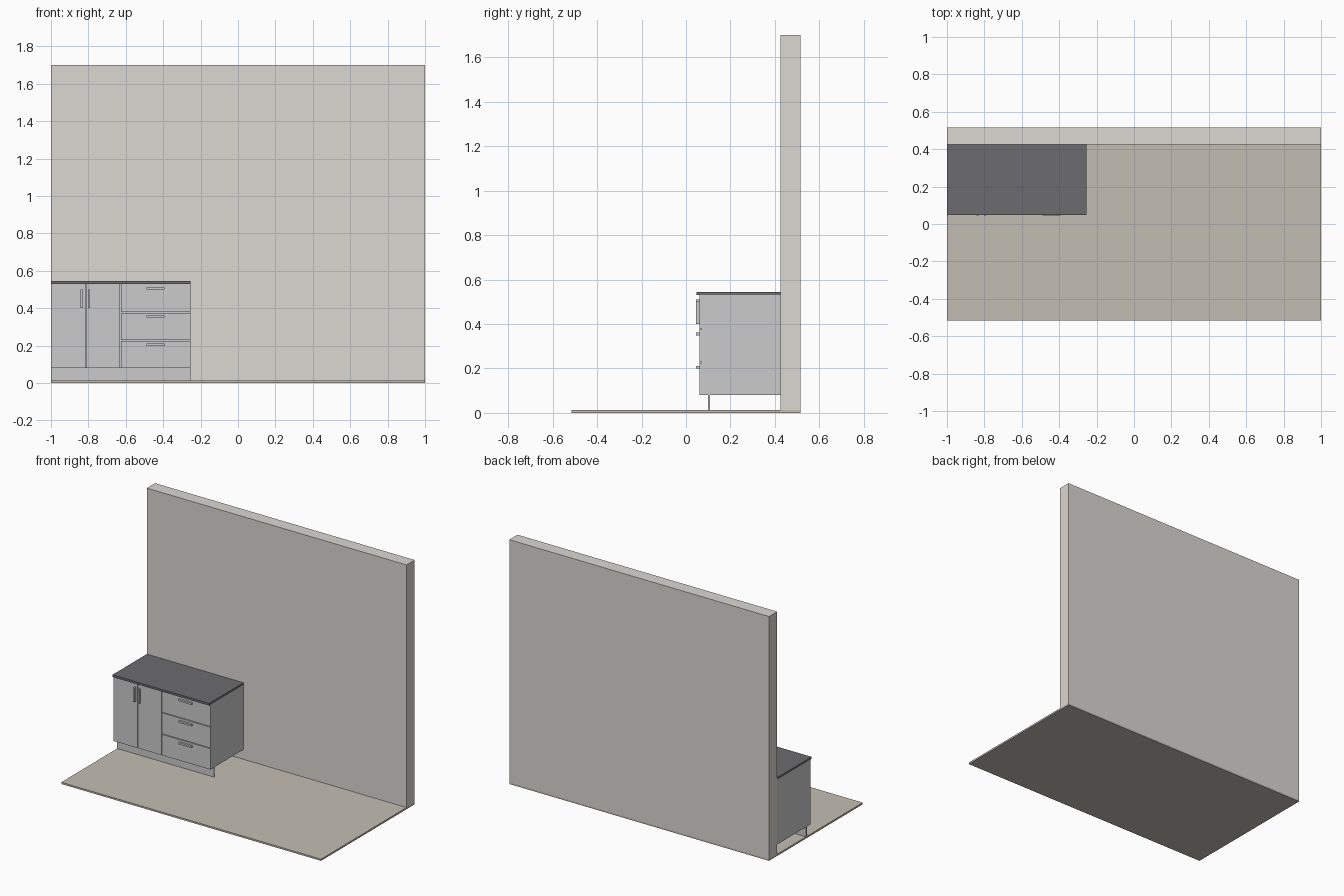
import bpy
import bmesh

if "Cube" in bpy.data.objects:
    bpy.data.objects.remove(bpy.data.objects["Cube"])


def material(name, rgb):
    m = bpy.data.materials.new(name)
    m.diffuse_color = (*rgb, 1)
    m.use_nodes = True
    m.node_tree.nodes["Principled BSDF"].inputs["Base Color"].default_value = m.diffuse_color
    return m


WALL = material("wall_paint", (0.71, 0.69, 0.65))
FLOOR = material("floor_brown", (0.55, 0.51, 0.45))
BODY = material("carcass_light", (0.80, 0.80, 0.78))
FRONT = material("front_grey", (0.69, 0.69, 0.70))
TOP = material("worktop_black", (0.15, 0.15, 0.16))
METAL = material("handle_grey", (0.60, 0.60, 0.60))


def box(name, x, y, z, mat):
    """Box from (min, max) ranges on each axis."""
    bm = bmesh.new()
    bmesh.ops.create_cube(bm, size=1)
    for v in bm.verts:
        v.co = [r[0] if c < 0 else r[1] for c, r in zip(v.co, (x, y, z))]
    me = bpy.data.meshes.new(name)
    bm.to_mesh(me)
    bm.free()
    me.materials.append(mat)
    ob = bpy.data.objects.new(name, me)
    bpy.context.collection.objects.link(ob)
    return ob


LEFT, MID, RIGHT = -1.0, -0.628, -0.255
BACK = 0.425
FACE = (0.06, 0.07)
GRIP = (0.046, 0.06)

# Room shell
box("floor", (-1, 1), (-0.515, 0.515), (0, 0.012), FLOOR)
box("back_wall", (-1, 1), (BACK, 0.515), (0.012, 1.7), WALL)

# Cabinet body, recessed plinth and worktop
box("cabinet_body", (LEFT, RIGHT), (0.07, BACK), (0.08, 0.53), BODY)
box("plinth", (LEFT, RIGHT), (0.10, 0.108), (0.012, 0.08), BODY)
box("worktop", (LEFT, RIGHT), (0.047, BACK), (0.53, 0.545), TOP)

# Pair of doors with upright handles
door_mid = (LEFT + MID) / 2
for side, x0, x1, hx in (("left", LEFT, door_mid - 0.0005, -0.835),
                         ("right", door_mid + 0.0005, MID - 0.002, -0.797)):
    box(side + "_door", (x0, x1), FACE, (0.08, 0.53), FRONT)
    box(side + "_door_handle", (hx - 0.006, hx + 0.006), GRIP, (0.40, 0.50), METAL)

# Three drawers with horizontal handles
for i in range(3):
    z0 = 0.08 + i * 0.15
    z1 = z0 + (0.15 if i == 2 else 0.145)
    box(f"drawer_{i + 1}", (MID + 0.002, RIGHT), FACE, (z0, z1), FRONT)
    hz = z0 + 0.125
    box(f"drawer_handle_{i + 1}", (-0.49, -0.392), GRIP, (hz - 0.006, hz + 0.006), METAL)
